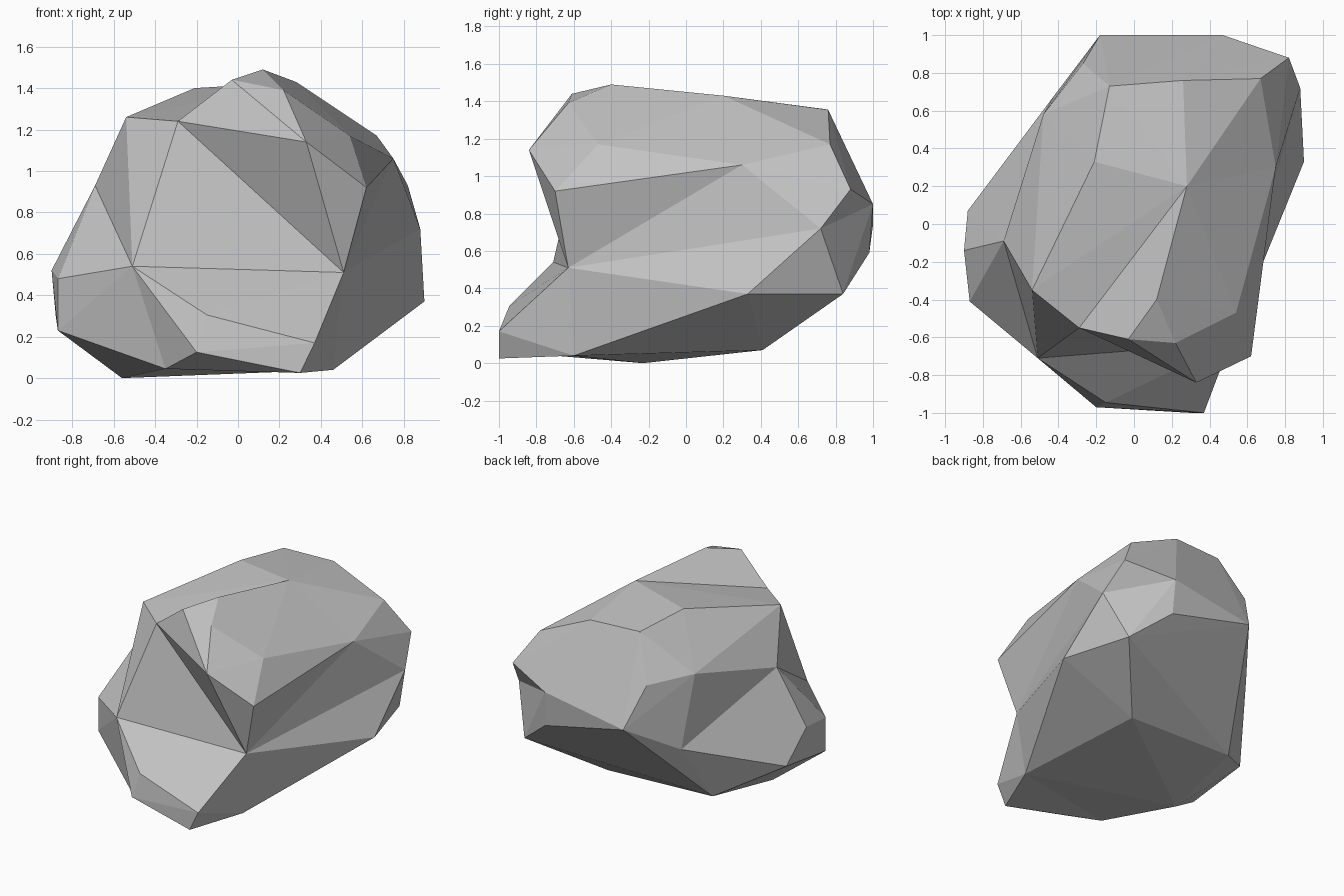
import bpy
import bmesh

cube = bpy.data.objects.get("Cube")
if cube:
    bpy.data.objects.remove(cube, do_unlink=True)

# Corners of the boulder that belong to the main body
body_points = {
    "notch_right": (-.51, -.71, .54), "notch_left": (.51, -.63, .51),
    "brow_right": (-.54, -.35, 1.26), "brow_middle": (-.29, -.55, 1.24),
    "ridge_left": (.28, .2, 1.43), "ridge_right": (-.21, .33, 1.4),
    "crest_right": (-.13, .73, 1.36), "crest_middle": (.26, .76, 1.355),
    "crest_left": (.67, .77, 1.17), "shoulder_left": (.75, .3, 1.06),
    "shoulder_right": (-.69, -.09, .93), "back_left_high": (.82, .88, .93),
    "back_left_mid": (.88, .72, .72), "side_left": (.9, .33, .37),
    "back_left_low": (.75, .84, .37), "rear_upper": (.47, 1, .85),
    "rear_lower": (.48, .98, .59), "rear_right": (-.18, 1, .74),
    "slope_rear": (-.27, .85, 1.04), "slope_mid": (-.48, .58, 1.08),
    "back_right": (-.43, .67, .535), "base_right": (-.56, -.23, 0),
    "base_rear_right": (-.5, .4, .1), "base_rear_left": (.36, .41, .07),
    "base_left": (.46, -.6, .04), "base_front": (-.35, -.76, .045),
}

# Extra corners of the overhang above the notch, the toe below it and the side
overhang_points = {
    "peak": (.12, -.4, 1.49), "top_front": (-.03, -.61, 1.44),
    "top_left": (.22, -.63, 1.39), "nose": (.33, -.84, 1.14),
    "cheek_high": (.54, -.47, 1.17), "cheek_low": (.62, -.7, .92),
    "overhang_core": (.15, -.1, .9),
}
toe_points = {
    "toe_left": (.37, -1, .17), "toe_left_low": (.3, -1, .025),
    "toe_right": (-.15, -.945, .305), "toe_right_low": (-.2, -.97, .125),
    "toe_core": (0, 0, .35),
}
flank_points = {
    "side_right": (-.9, -.14, .52), "side_right_rear": (-.88, .07, .3),
    "corner_upper": (-.87, -.41, .48), "corner_lower": (-.87, -.41, .23),
    "flank_core": (-.1, 0, .45),
}

# Body corners that the extra lumps share
overhang_shared = ["brow_middle", "ridge_left", "shoulder_left", "notch_left"]
toe_shared = ["notch_right", "notch_left", "base_left", "base_front"]
flank_shared = ["shoulder_right", "notch_right", "back_right",
                "base_rear_right", "base_right", "base_front"]

# Hull edges turned the other way to make shallow creases
creases = [("shoulder_left", "side_left"), ("back_left_high", "rear_lower"),
           ("back_left_high", "back_left_low")]


def hull_object(name, points, turned=()):
    """Make a convex faceted lump around the named corners, then crease it."""
    bm = bmesh.new()
    corners = {key: bm.verts.new(point) for key, point in points.items()}
    result = bmesh.ops.convex_hull(bm, input=bm.verts[:])
    loose = {g for g in result["geom_interior"] + result["geom_unused"]
             if isinstance(g, bmesh.types.BMVert)}
    for first, second in turned:
        edge = bm.edges.get((corners[first], corners[second]))
        if edge:
            bmesh.ops.rotate_edges(bm, edges=[edge], use_ccw=True)
    bmesh.ops.delete(bm, geom=list(loose), context="VERTS")
    bmesh.ops.recalc_face_normals(bm, faces=bm.faces[:])
    mesh = bpy.data.meshes.new(name)
    bm.to_mesh(mesh)
    bm.free()
    obj = bpy.data.objects.new(name, mesh)
    bpy.context.collection.objects.link(obj)
    return obj


def lump(name, extra, shared):
    """Make a lump that grows out of the body."""
    return hull_object(name, extra | {key: body_points[key] for key in shared})


boulder = hull_object("boulder", body_points, creases)
lumps = [lump("overhang", overhang_points, overhang_shared),
         lump("toe", toe_points, toe_shared),
         lump("flank", flank_points, flank_shared)]

# Fuse the lumps into one closed rock
for part in lumps:
    fuse = boulder.modifiers.new("fuse_" + part.name, "BOOLEAN")
    fuse.operation = "UNION"
    fuse.solver = "EXACT"
    fuse.object = part
bpy.context.view_layer.update()
evaluated = boulder.evaluated_get(bpy.context.evaluated_depsgraph_get())
fused = bpy.data.meshes.new_from_object(evaluated)
boulder.modifiers.clear()
boulder.data = fused
for part in lumps:
    bpy.data.objects.remove(part, do_unlink=True)

# Plain grey stone with flat facets
stone = bpy.data.materials.new("stone_grey")
stone.use_nodes = True
grey = (.54, .54, .54, 1)
stone.diffuse_color = grey
shader = stone.node_tree.nodes["Principled BSDF"]
shader.inputs["Base Color"].default_value = grey
shader.inputs["Roughness"].default_value = .9
fused.materials.clear()
fused.materials.append(stone)
for face in fused.polygons:
    face.use_smooth = False
    face.material_index = 0
